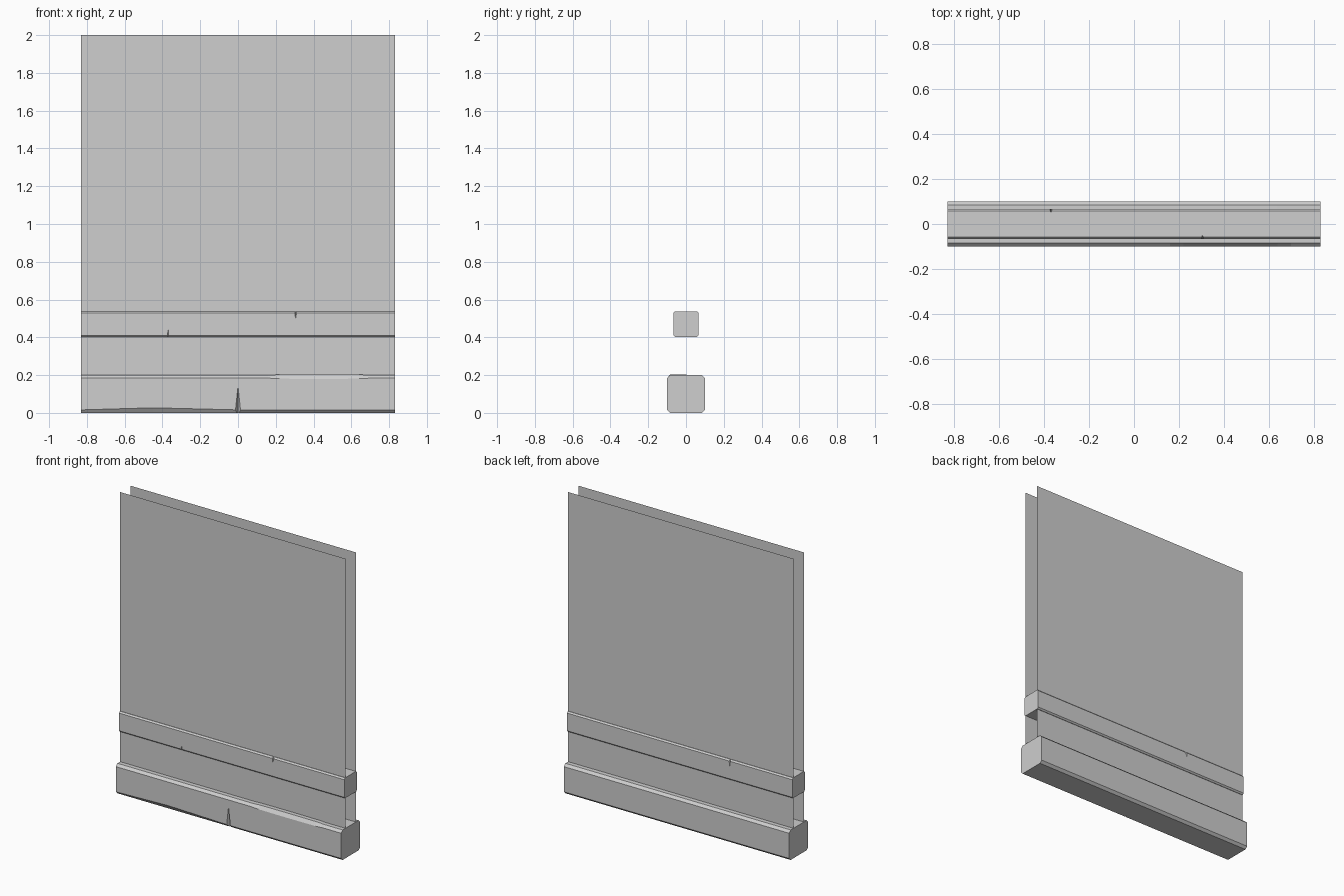
import bpy
import bmesh

cube = bpy.data.objects.get("Cube")
if cube:
    bpy.data.objects.remove(cube, do_unlink=True)

HALF = 0.832  # half the panel width

grey = bpy.data.materials.new("plain_grey")
grey.use_nodes = True
colour = (0.62, 0.62, 0.62, 1)
grey.diffuse_color = colour
grey.node_tree.nodes["Principled BSDF"].inputs["Base Color"].default_value = colour


def make_object(name, bm):
    mesh = bpy.data.meshes.new(name)
    bm.to_mesh(mesh)
    bm.free()
    mesh.materials.append(grey)
    obj = bpy.data.objects.new(name, mesh)
    bpy.context.collection.objects.link(obj)
    return obj


def panel(name, y):
    """Single-sided sheet standing upright."""
    bm = bmesh.new()
    corners = [(-HALF, y, 0.1), (HALF, y, 0.1), (HALF, y, 2), (-HALF, y, 2)]
    if y > 0:
        corners.reverse()
    bm.faces.new([bm.verts.new(c) for c in corners])
    return make_object(name, bm)


def beam(name, h, z0, z1, c, stations):
    """Chamfered bar; each station gives x and wear on the front edges."""
    bm = bmesh.new()
    rings = []
    for x, low, high in stations:
        section = [(-h, z0 + c + low), (-h + c, z0), (h - c, z0), (h, z0 + c),
                   (h, z1 - c), (h - c, z1), (-h + c, z1 + high), (-h, z1 - c - high)]
        rings.append([bm.verts.new((x, y, z)) for y, z in section])
    for a, b in zip(rings, rings[1:]):
        for i in range(len(a)):
            j = (i + 1) % len(a)
            bm.faces.new((a[i], b[i], b[j], a[j]))
    bm.faces.new(rings[0])
    bm.faces.new(rings[-1])
    bmesh.ops.recalc_face_normals(bm, faces=bm.faces[:])
    return make_object(name, bm)


def crack(target, x, face_y, base_z, tip_z, width, depth):
    """Cut a tapering wedge into a long face of a beam."""
    side = 1 if face_y > 0 else -1
    outer = face_y + side * 0.002
    bm = bmesh.new()
    a, b, d, tip = [bm.verts.new(p) for p in (
        (x - width, outer, base_z), (x + width, outer, base_z),
        (x, face_y - side * depth, base_z), (x, outer, tip_z))]
    for face in ((a, b, d), (a, b, tip), (b, d, tip), (d, a, tip)):
        bm.faces.new(face)
    bmesh.ops.recalc_face_normals(bm, faces=bm.faces[:])
    cutter = make_object("crack_cutter", bm)
    cutter.hide_render = True
    mod = target.modifiers.new("crack", "BOOLEAN")
    mod.operation = "DIFFERENCE"
    mod.solver = "EXACT"
    mod.object = cutter
    bpy.context.view_layer.objects.active = target
    bpy.ops.object.modifier_apply(modifier=mod.name)
    bpy.data.objects.remove(cutter, do_unlink=True)


# Two thin wall sheets
panel("front_panel", -0.055)
panel("back_panel", 0.055)

# Lower beam with worn front edges and one large crack
lower = beam("lower_beam", 0.1, 0, 0.2, 0.016, [
    (-HALF, 0, 0), (-0.45, 0.011, 0), (0, 0, 0), (0.16, 0, 0),
    (0.22, 0, 0.003), (0.42, 0, 0.004), (0.64, 0, 0.003), (0.7, 0, 0), (HALF, 0, 0)])
crack(lower, 0, -0.1, -0.01, 0.153, 0.017, 0.03)

# Upper beam with small cracks front and back
upper = beam("upper_beam", 0.067, 0.402, 0.538, 0.009, [(-HALF, 0, 0), (HALF, 0, 0)])
crack(upper, -0.37, -0.067, 0.395, 0.455, 0.005, 0.015)
crack(upper, 0.305, -0.067, 0.545, 0.492, 0.008, 0.02)
crack(upper, -0.37, 0.067, 0.545, 0.492, 0.008, 0.02)
